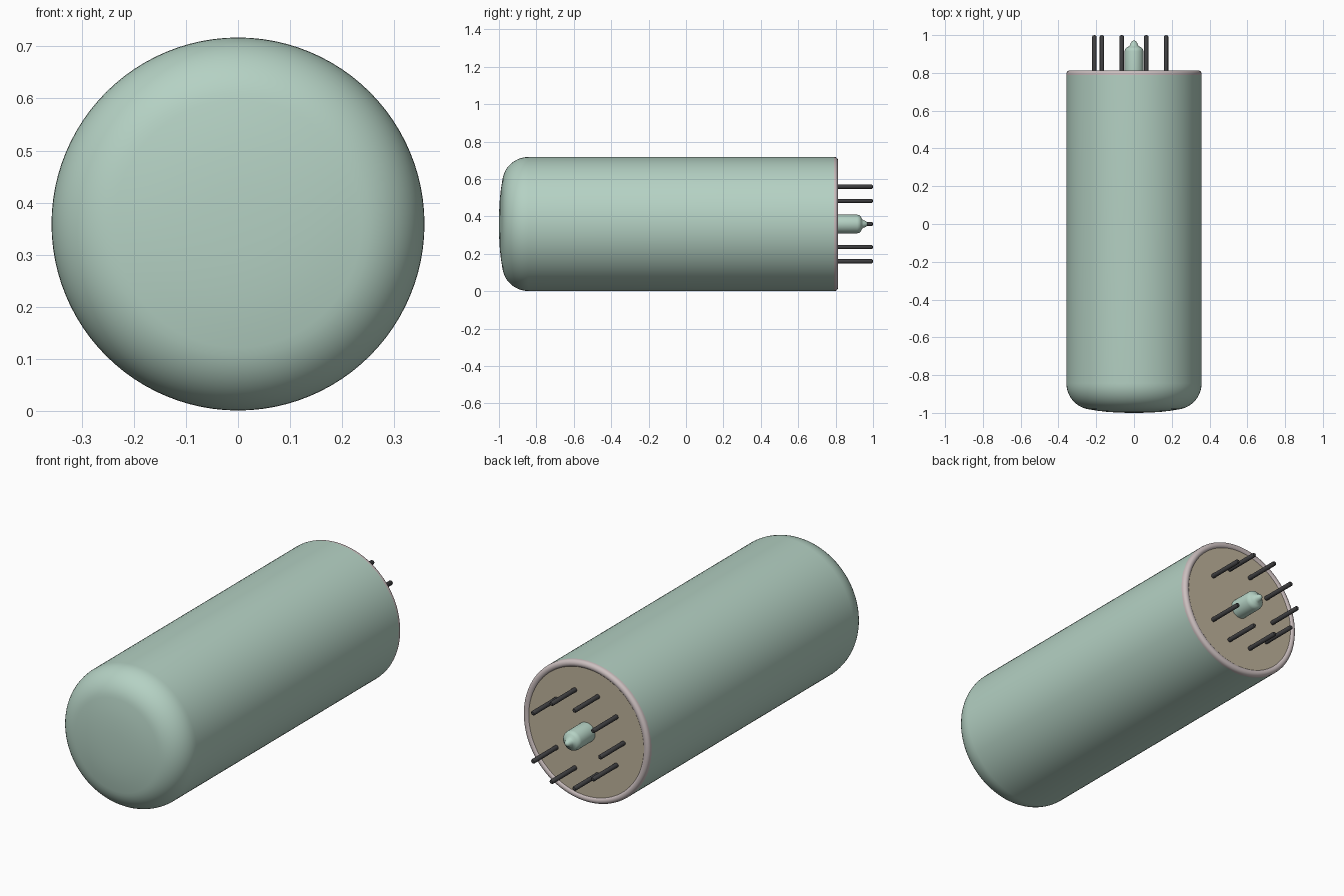
import bpy, bmesh, math
from mathutils import Vector

if "Cube" in bpy.data.objects:
    bpy.data.objects.remove(bpy.data.objects["Cube"], do_unlink=True)

RADIUS = 0.358
AXIS_Z = 0.359


def material(name, rgb):
    m = bpy.data.materials.new(name)
    m.use_nodes = True
    color = (*rgb, 1.0)
    m.diffuse_color = color
    m.node_tree.nodes["Principled BSDF"].inputs["Base Color"].default_value = color
    return m


glass = material("pale green glass", (0.46, 0.64, 0.55))
tan = material("tan base", (0.52, 0.45, 0.33))
pink = material("pinkish grey rim", (0.60, 0.52, 0.52))
dark = material("dark pin metal", (0.05, 0.05, 0.053))


def lathe(name, profile, mat, x=0.0, z=AXIS_Z, segments=96):
    """Spin (radius, y) points about an axis parallel to y."""
    bm = bmesh.new()
    verts = [bm.verts.new((r, y, 0)) for r, y in profile]
    edges = [bm.edges.new(pair) for pair in zip(verts, verts[1:])]
    bmesh.ops.spin(bm, geom=verts + edges, cent=(0, 0, 0), axis=(0, 1, 0),
                   angle=math.tau, steps=segments)
    bmesh.ops.remove_doubles(bm, verts=bm.verts, dist=1e-5)
    bmesh.ops.recalc_face_normals(bm, faces=bm.faces)
    mesh = bpy.data.meshes.new(name)
    bm.to_mesh(mesh)
    bm.free()
    mesh.materials.append(mat)
    obj = bpy.data.objects.new(name, mesh)
    bpy.context.collection.objects.link(obj)
    obj.location = (x, 0, z)
    bpy.ops.object.select_all(action="DESELECT")
    obj.select_set(True)
    bpy.context.view_layer.objects.active = obj
    bpy.ops.object.shade_smooth_by_angle(angle=math.radians(40))
    return obj


# Glass envelope: slightly domed end, rounded shoulder, straight wall
corner = 0.14
dome = [(0, -1.0), (0.07, -0.999), (0.14, -0.995), (0.19, -0.989)]
shoulder = [(RADIUS - corner + corner * math.sin(a), -0.843 - corner * math.cos(a))
            for a in (math.radians(8 + 82 * i / 12) for i in range(13))]
lathe("glass_envelope", dome + shoulder + [(RADIUS, 0.79)], glass)

# Rounded rim and the flat base inside it
rim_r = 0.018
rim = [(RADIUS - rim_r + rim_r * math.cos(a), 0.795 + rim_r * math.sin(a))
       for a in (math.pi * i / 12 for i in range(10))]
lathe("base_rim", [(RADIUS, 0.788)] + rim + [(0.325, 0.805)], pink)
lathe("base_disc", [(0, 0.806), (0.335, 0.806)], tan)

# Sealed exhaust tip in the middle of the base
lathe("exhaust_tip", [(0.05, 0.80), (0.05, 0.915), (0.047, 0.927), (0.038, 0.936),
                      (0.026, 0.941), (0.021, 0.948), (0.016, 0.960),
                      (0.009, 0.969), (0, 0.972)], glass, segments=32)

# Nine pins on a ten-place circle, with the gap on the left side
for i in range(1, 10):
    a = math.tau * i / 10
    lathe(f"pin_{i}", [(0.0115, 0.80), (0.0115, 0.993), (0.008, 0.998), (0, 1.0)],
          dark, x=0.21 * math.cos(a), z=AXIS_Z + 0.21 * math.sin(a), segments=16)
